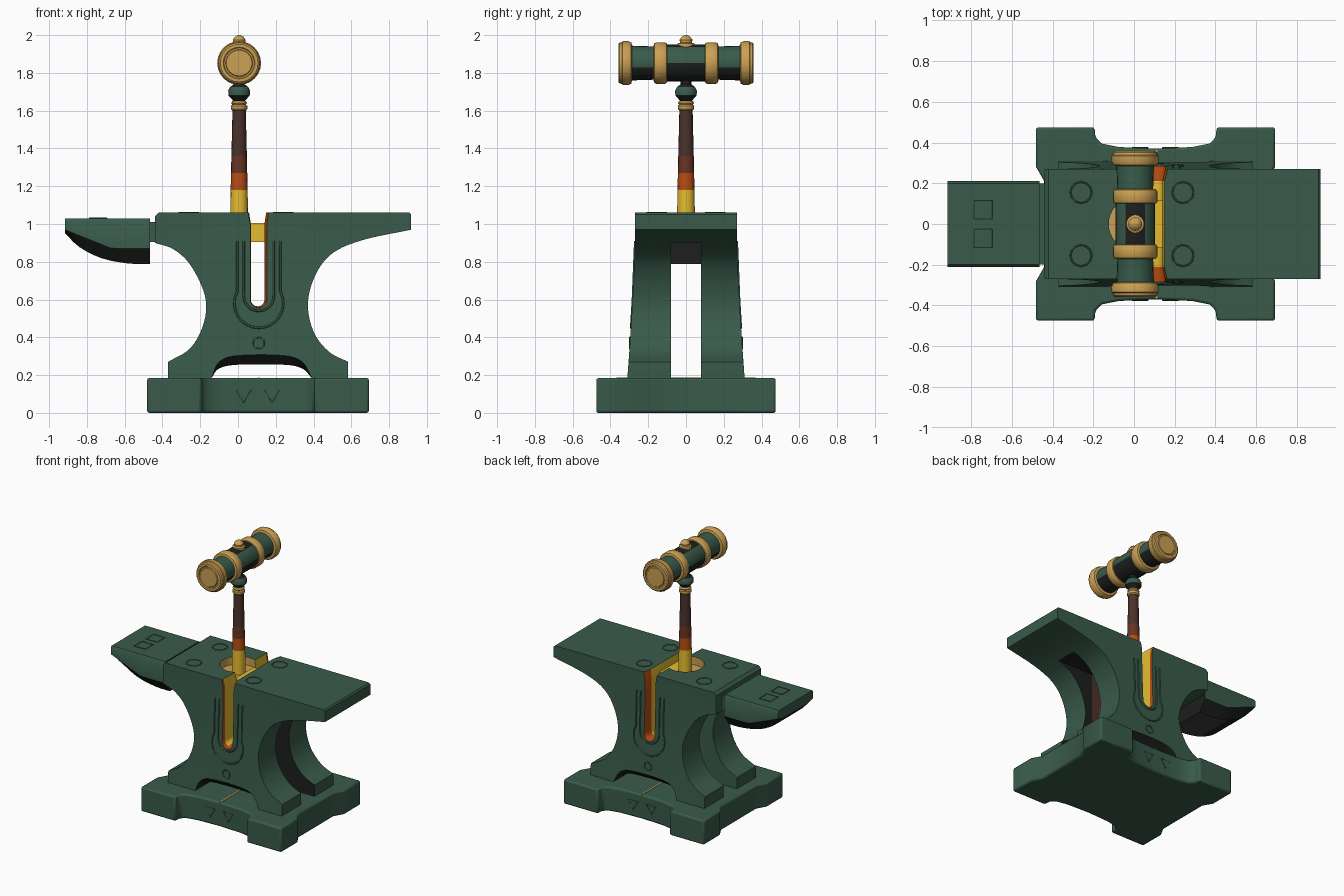
import bpy, bmesh
from math import sin, cos, pi, radians
from mathutils import Vector

if "Cube" in bpy.data.objects:
    bpy.data.objects.remove(bpy.data.objects["Cube"])

COLOURS = {
    "green": (.041, .105, .069), "soot": (.012, .014, .013), "gold": (.6, .355, .088),
    "yellow": (.78, .5, .03), "orange": (.48, .075, .006), "rust": (.14, .035, .016),
    "brown": (.07, .032, .024), "ash": (.045, .045, .042),
}
MATS = {}
for key, rgb in COLOURS.items():
    m = bpy.data.materials.new(key)
    m.use_nodes = True
    m.diffuse_color = (*rgb, 1)
    bsdf = m.node_tree.nodes["Principled BSDF"]
    bsdf.inputs["Base Color"].default_value = (*rgb, 1)
    bsdf.inputs["Roughness"].default_value = .8
    MATS[key] = m


def paint(ob, rule):
    """Colour faces with a colour name or a rule of face centre and normal."""
    names = []
    ob.data.materials.clear()
    for p in ob.data.polygons:
        name = rule if isinstance(rule, str) else rule(p.center, p.normal)
        if name not in names:
            names.append(name)
            ob.data.materials.append(MATS[name])
        p.material_index = names.index(name)


def smooth(ob, angle=35):
    bpy.ops.object.select_all(action='DESELECT')
    ob.select_set(True)
    bpy.context.view_layer.objects.active = ob
    bpy.ops.object.shade_smooth_by_angle(angle=radians(angle))


def loft(name, rings, rule="green", bevel=0):
    """Solid skin through equal-length rings of points, capped at both ends."""
    bm = bmesh.new()
    rows = [[bm.verts.new(p) for p in ring] for ring in rings]
    n = len(rows[0])
    for a, b in zip(rows, rows[1:]):
        for i in range(n):
            j = (i + 1) % n
            bm.faces.new((a[i], a[j], b[j], b[i]))
    bm.faces.new(rows[0])
    bm.faces.new(rows[-1])
    bmesh.ops.recalc_face_normals(bm, faces=bm.faces)
    me = bpy.data.meshes.new(name)
    bm.to_mesh(me)
    bm.free()
    ob = bpy.data.objects.new(name, me)
    bpy.context.collection.objects.link(ob)
    paint(ob, rule)
    smooth(ob)
    if bevel:
        mod = ob.modifiers.new("soft_edges", 'BEVEL')
        mod.width, mod.segments = bevel, 2
        mod.limit_method, mod.angle_limit = 'ANGLE', radians(35)
    return ob


def prism(name, outline, half, **kw):
    return loft(name, [[(x, y, z) for x, z in outline] for y in (-half, half)], **kw)


def box(name, x0, x1, half, z0, z1, **kw):
    return prism(name, [(x0, z0), (x1, z0), (x1, z1), (x0, z1)], half, **kw)


HAMMER_X = .006


def lathe(name, profile, rule, axis='z', z=0, n=24):
    """Turned part on the hammer's centre line."""
    rings = []
    for t, r in profile:
        arc = [(HAMMER_X + r * cos(2 * pi * i / n), r * sin(2 * pi * i / n)) for i in range(n)]
        rings.append([(a, b, t + z) if axis == 'z' else (a, t, b + z) for a, b in arc])
    return loft(name, rings, rule)


def spline(pts, n=5):
    """Smooth curve through a few points."""
    v = [Vector(p) for p in pts]
    v = [2 * v[0] - v[1]] + v + [2 * v[-1] - v[-2]]
    out = []
    for a, b, c, d in zip(v, v[1:], v[2:], v[3:]):
        for k in range(n):
            t = k / n
            out.append(tuple(.5 * (2 * b + (c - a) * t + (2 * a - 5 * b + 4 * c - d) * t * t
                                   + (3 * b - a - 3 * c + d) * t ** 3)))
    return out + [tuple(v[-2])]


def ridge(name, pts, cyclic=False, r=.006):
    """Thin raised carved line."""
    cu = bpy.data.curves.new(name, 'CURVE')
    cu.dimensions = '3D'
    cu.bevel_depth, cu.bevel_resolution = r, 1
    sp = cu.splines.new('POLY')
    sp.points.add(len(pts) - 1)
    for q, p in zip(sp.points, pts):
        q.co = (*p, 1)
    sp.use_cyclic_u = cyclic
    cu.materials.append(MATS["green"])
    bpy.context.collection.objects.link(bpy.data.objects.new(name, cu))


def half_depth(z):
    return .27 + .04 * (max(0, .92 - z) / .73) ** 1.4


# Base slab with four corner blocks
MID, BASE_TOP = .11, .185
quarter = [(.547, 0), (.547, .21), (.587, .28), (.587, .475), (.3, .475),
           (.295, .425), (.265, .395), (.18, .378), (0, .37)]
side = quarter + [(-x, y) for x, y in quarter[-2::-1]]
plan = side + [(x, -y) for x, y in side[-2:0:-1]]
loft("base", [[(x + .106, y, z) for x, y in plan] for z in (0, BASE_TOP)], bevel=.012)
box("base_seam", MID - .005, MID + .005, .368, BASE_TOP - .004, BASE_TOP + .003, rule="gold")

# Anvil body outline: waist on each side, arch below
left = spline([(-.37, .27), (-.25, .345), (-.18, .48), (-.175, .62), (-.25, .78), (-.34, .865), (-.44, .9)])
right = spline([(.917, .97), (.66, .915), (.5, .845), (.41, .73), (.37, .58), (.4, .43), (.48, .325), (.583, .27)])
arch = spline([(.39, BASE_TOP), (.34, .235), (.24, .255), (0, .255), (-.1, .235), (-.14, BASE_TOP)], 4)
outline = ([(-.37, BASE_TOP)] + left + [(-.44, 1.04), (-.42, 1.06), (.907, 1.06), (.917, 1.05)]
           + right + [(.583, BASE_TOP)] + arch)
body = prism("anvil_body", outline, .27)

# Cut the leg hollow, the slot (narrower inside) and the hammer pit
bowl = [(-.045 * cos(pi * k / 10), -.045 * sin(pi * k / 10)) for k in range(11)]
slot = [(-.068, .52), (-.045, .4)] + bowl + [(.045, .4), (.068, .52)]
slot_rings = [[(MID + dx + x * w, y, .6 + (z * w if z < 0 else z)) for x, z in slot]
              for y, w, dx in ((-.5, 1, 0), (-.28, 1, 0), (-.21, .8, -.006),
                               (.21, .8, -.006), (.28, 1, 0), (.5, 1, 0))]
cutters = [box("hollow_cutter", -1, 1, .08, .1, .9), loft("slot_cutter", slot_rings),
           lathe("pit_cutter", [(1.0, .13), (1.2, .13)], "gold", n=32)]
for c in cutters:
    c.hide_render = True
    mod = body.modifiers.new(c.name, 'BOOLEAN')
    mod.operation, mod.solver, mod.object = 'DIFFERENCE', 'EXACT', c
graph = bpy.context.evaluated_depsgraph_get()
cut = bpy.data.meshes.new_from_object(body.evaluated_get(graph))
body.modifiers.clear()
body.data = cut
for c in cutters:
    bpy.data.objects.remove(c)

# Split faces for the heat bands, then flare the legs and the arch outwards
bm = bmesh.new()
bm.from_mesh(cut)
planes = [((0, s * y, 0), (0, 1, 0)) for s in (-1, 1) for y in (.21, .25)]
planes += [((MID + s * d, 0, 0), (1, 0, 0)) for s in (-1, 1) for d in (.07, .14, .2)]
planes += [((0, 0, z), (0, 0, 1)) for z in (.4, .55, .7, .9)]
for co, no in planes:
    bmesh.ops.bisect_plane(bm, geom=bm.verts[:] + bm.edges[:] + bm.faces[:],
                           plane_co=co, plane_no=no, dist=1e-5)
for v in bm.verts:
    if abs(v.co.y) > .26:
        if -.15 < v.co.x < .4 and BASE_TOP + .001 < v.co.z < .265:
            v.co.z += .7 * (v.co.z - BASE_TOP)
        v.co.y = half_depth(v.co.z) * (1 if v.co.y > 0 else -1)
bm.to_mesh(cut)
bm.free()


def body_colour(c, n):
    if (c.x - HAMMER_X) ** 2 + c.y ** 2 < .0175 and .99 < c.z < 1.055:
        return "gold"
    if abs(c.y) < .081 and (abs(n.y) > .9 or (n.z < -.99 and c.z < .905)):
        d = abs(c.x - MID)
        if c.x < MID and d > .14:
            return "green"
        return "orange" if d < .07 else "rust" if d < .14 else "brown" if d < .2 and c.y < 0 else "soot"
    if .03 < c.x < .19 and .5 < c.z < 1.055 and abs(n.y) < .85 and n.z > -.5:
        return "orange" if abs(c.y) > (.25 if n.x > .3 else .21) else "yellow"
    if abs(n.y) < .87 and BASE_TOP + .001 < c.z < .31 and -.15 < c.x < .4:
        return "soot"
    return "green"


paint(body, body_colour)
smooth(body, 30)

# Separate horn with a tapered, sooty underside, and its neck
horn = []
for x, zb in spline([(-.917, .955), (-.84, .88), (-.72, .82), (-.58, .793), (-.465, .79)], 3):
    zs = max(zb + .012, .97 - .1 * min(1, (x + .917) / .25))
    horn.append([(x, -.2, 1.03), (x, -.21, 1.015), (x, -.21, zs), (x, -.15, zb - .002),
                 (x, .15, zb - .002), (x, .21, zs), (x, .21, 1.015), (x, .2, 1.03)])


def horn_colour(c, n):
    if n.z < -.9 and c.x > -.72:
        return "ash"
    return "soot" if n.z < -.15 or n.x > .9 else "green"


loft("horn", horn, horn_colour)
box("horn_neck", -.48, -.42, .2, .905, 1.01)

# Glowing bridge under the pit, and the hammer handle
box("socket_bridge", .05, .165, .115, .905, 1.005, rule="yellow")


def handle_colour(c, n):
    return "yellow" if c.z < 1.18 else "orange" if c.z < 1.27 else "rust" if c.z < 1.36 else "brown"


lathe("handle", [(.99, .048), (1.18, .045), (1.27, .043), (1.36, .041), (1.61, .035)], handle_colour, n=16)
lathe("handle_collar", [(1.6, .036), (1.608, .043), (1.625, .043), (1.632, .036),
                        (1.64, .042), (1.652, .036)], "gold", n=16)
lathe("handle_knob", [(1.645, .025), (1.66, .038), (1.68, .056), (1.705, .058), (1.725, .048),
                      (1.74, .028), (1.78, .03)],
      lambda c, n: "green" if 1.675 < c.z < 1.72 else "soot", n=16)

# Hammer head lying front to back, with bands and end caps
AXIS = 1.852


def head_colour(c, n):
    if abs(c.y) < .1:
        return "soot" if n.z < .1 or n.z > .9 else "green"
    return "soot" if n.z < -.2 else "green"


lathe("hammer_head", [(-.32, .093), (-.17, .088), (-.1, .097), (.1, .097), (.17, .088), (.32, .093)],
      head_colour, 'y', AXIS)
cap = [(.285, .09), (.29, .109), (.305, .116), (.335, .116), (.338, .111), (.352, .108), (.358, .1),
       (.358, .084), (.352, .08), (.352, .072), (.357, .068), (.357, .01)]
band = [(.098, .09), (.102, .104), (.112, .11), (.158, .11), (.168, .104), (.172, .09)]
for s, place in ((-1, "front"), (1, "back")):
    for part, prof in (("cap", cap), ("band", band)):
        lathe(f"{place}_hammer_{part}", [(s * t, r) for t, r in prof], "gold", 'y', AXIS)
lathe("top_stud", [(1.93, .046), (1.955, .044), (1.96, .032), (1.975, .034), (1.99, .024), (2.0, .008)], "gold", n=16)

# Carved frames around the slot
for s, place in ((-1, "front"), (1, "back")):
    for part, r, over, zc in (("inner", .08, 0, .62), ("outer", .13, .5, .58)):
        sweep = [-over + (pi + 2 * over) * k / 16 for k in range(17)]
        pts = [(MID + r * cos(a), zc - r * sin(a)) for a in sweep]
        pts = [(pts[0][0], .91)] + pts + [(pts[-1][0], .91)]
        ridge(f"{place}_{part}_frame", [(x, s * half_depth(z), z) for x, z in pts])


def ornament(name, centre, r, n=12, upright=False, turn=0):
    x, y, z = centre
    pts = []
    for k in range(n):
        a, b = r * cos(2 * pi * k / n + turn), r * sin(2 * pi * k / n + turn)
        pts.append((x + a, y, z + b) if upright else (x + a, y + b, z))
    ridge(name, pts, True, .004)


# Small carved ornaments
for s, place in ((-1, "front"), (1, "back")):
    for x, end in ((-.26, "horn"), (.24, "heel")):
        ornament(f"{place}_{end}_deck_ring", (x, s * .155, 1.06), .052)
    ornament(f"{place}_horn_square", (-.74, s * .07, 1.03), .065, 4, turn=pi / 4)
    ornament(f"{place}_leg_ring", (MID, s * half_depth(.37), .37), .03, upright=True)
    for x, end in ((.03, "horn"), (.18, "heel")):
        ornament(f"{place}_{end}_base_triangle", (x, s * .373, .1), .045, 3, True, -pi / 2)
